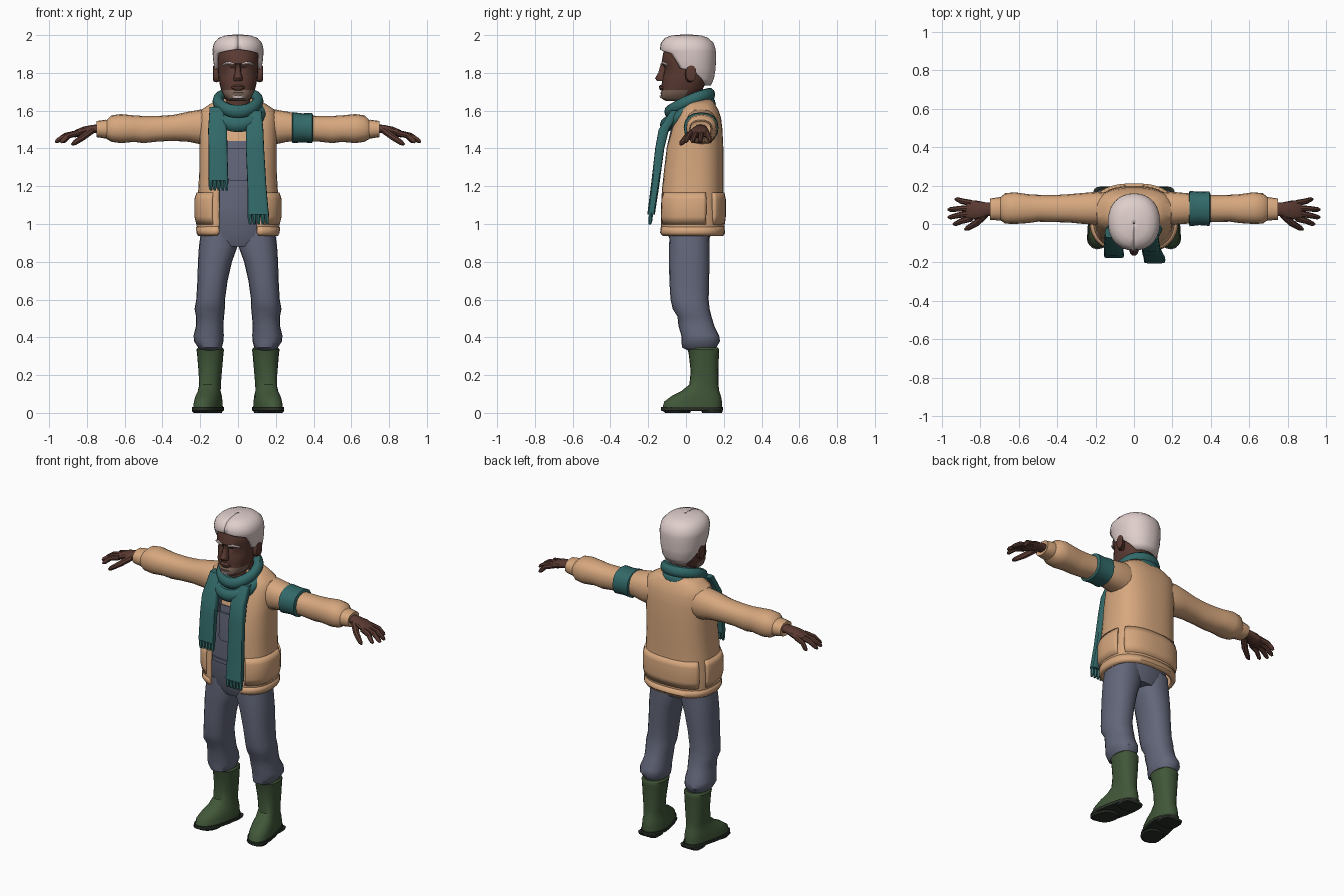
import bpy, bmesh, math
from mathutils import Vector


def material(name, rgb):
    m = bpy.data.materials.new(name)
    m.diffuse_color = (*rgb, 1)
    return m


TAN = material("jacket tan", (0.68, 0.39, 0.21))
HAIR = material("pale hair", (0.74, 0.62, 0.60))
SKIN = material("brown skin", (0.105, 0.043, 0.032))
BLUE = material("overall blue grey", (0.125, 0.135, 0.195))
TEAL = material("scarf teal", (0.032, 0.14, 0.14))
GREEN = material("boot green", (0.052, 0.095, 0.040))
SOLE = material("dark sole", (0.022, 0.030, 0.020))
STUBBLE = material("stubble", (0.20, 0.125, 0.095))


def skin(name, rings, mat, loop=True, caps=True, closed=False, thick=0, angle=40):
    """Join rings of points into one surface."""
    bm = bmesh.new()
    rows = [[bm.verts.new(p) for p in r] for r in rings]
    n = len(rows[0])
    for i in range(len(rows) if closed else len(rows) - 1):
        a, b = rows[i], rows[(i + 1) % len(rows)]
        for j in range(n if loop else n - 1):
            k = (j + 1) % n
            bm.faces.new((a[j], a[k], b[k], b[j]))
    if caps and loop and not closed:
        bm.faces.new(rows[0])
        bm.faces.new(rows[-1])
    bmesh.ops.recalc_face_normals(bm, faces=bm.faces)
    me = bpy.data.meshes.new(name)
    bm.to_mesh(me)
    bm.free()
    me.materials.append(mat)
    ob = bpy.data.objects.new(name, me)
    bpy.context.collection.objects.link(ob)
    if thick:
        mod = ob.modifiers.new("thickness", "SOLIDIFY")
        mod.thickness = thick
        mod.offset = 0
    bpy.ops.object.select_all(action="DESELECT")
    ob.select_set(True)
    bpy.context.view_layer.objects.active = ob
    bpy.ops.object.shade_smooth_by_angle(angle=math.radians(angle))
    return ob


def oval(t, p):
    f = lambda v: math.copysign(abs(v) ** (2 / p), v)
    return f(math.cos(t)), f(math.sin(t))


def loft_z(name, rows, mat, p=2.3, n=20, arcs=None, **kw):
    """rows: (z, centre x, front y, back y, half width); arcs: start, end degrees."""
    rings = []
    for i, (z, cx, yf, yb, rx) in enumerate(rows):
        a, b = arcs[i] if arcs else (0, 360)
        ring = []
        for j in range(n):
            c, s = oval(math.radians(a + (b - a) * j / (n - 1 if arcs else n)), p)
            ring.append((cx + rx * c, (yf + yb) / 2 + (yb - yf) / 2 * s, z))
        rings.append(ring)
    return skin(name, rings, mat, loop=not arcs, **kw)


def loft_x(name, rows, mat, s, p=2.3, n=16, **kw):
    """rows: (x, y0, y1, z0, z1), s is the side."""
    rings = []
    for x, y0, y1, z0, z1 in rows:
        pts = [oval(2 * math.pi * j / n, p) for j in range(n)]
        rings.append([(s * x, (y0 + y1) / 2 + (y1 - y0) / 2 * c,
                       (z0 + z1) / 2 + (z1 - z0) / 2 * d) for c, d in pts])
    return skin(name, rings, mat, **kw)


def tube(name, pts, radii, mat, n=8):
    pts = [Vector(p) for p in pts]
    rings = []
    for i, p in enumerate(pts):
        d = pts[min(i + 1, len(pts) - 1)] - pts[max(i - 1, 0)]
        q = d.to_track_quat("Z", "Y")
        rings.append([p + q @ Vector((radii[i] * math.cos(6.28319 * j / n),
                                      radii[i] * math.sin(6.28319 * j / n), 0)) for j in range(n)])
    return skin(name, rings, mat)


# Overalls: trunk, waistband, bib pocket
loft_z("overall_trunk", [(0.88, 0, -.07, .11, .16), (0.94, 0, -.095, .13, .19),
                         (1.1, 0, -.105, .15, .19), (1.3, 0, -.1, .15, .175),
                         (1.44, 0, -.085, .15, .17)], BLUE)
loft_z("waistband", [(1.085, 0, -.111, .15, .19), (1.11, 0, -.111, .15, .19)], BLUE)
loft_z("bib_pocket", [(1.23, 0, -.112, -.09, .045), (1.25, 0, -.112, -.09, .06),
                      (1.40, 0, -.1, -.08, .06)], BLUE, p=6)
loft_z("shirt", [(1.43, 0, -.08, .15, .168), (1.52, 0, -.06, .15, .165),
                 (1.6, 0, -.02, .13, .12)], TAN)

# Jacket: open front shell whose edges follow the opening half width
shell = [(0.94, 0, -.125, .185, .200), (0.955, 0, -.135, .195, .208), (1.0, 0, -.135, .195, .212),
         (1.08, 0, -.135, .193, .210), (1.18, 0, -.13, .190, .203), (1.28, 0, -.12, .190, .197),
         (1.4, 0, -.105, .190, .197), (1.5, 0, -.075, .185, .198), (1.56, 0, -.05, .178, .198),
         (1.60, 0, -.03, .165, .188), (1.625, 0, -.01, .15, .15), (1.66, 0, -.01, .13, .09)]
opening = [.105, .10, .10, .10, .10, .10, .10, .09, .08, .07, .06, .05]


def open_arc(g, rx, p=2.6):
    t = math.degrees(math.acos((g / rx) ** (p / 2)))
    return -t, 180 + t


arcs = [open_arc(g, r[4]) for g, r in zip(opening, shell)]
loft_z("jacket", shell, TAN, p=2.6, n=36, arcs=arcs, thick=0.016)

# Raised hem and patch pockets around the lower jacket
grow = lambda rows, d: [(z, cx, yf - d, yb + d, rx + d) for z, cx, yf, yb, rx in rows]
loft_z("jacket_hem", grow([shell[0], shell[1], (0.985, 0, -.13, .19, .21)], .006), TAN,
       p=2.6, n=36, arcs=arcs[:3], thick=0.014)
for label, a, b in (("right_pocket", -58, 20), ("left_pocket", 160, 238), ("back_pocket", 35, 145)):
    rows = [(1.0, 0, -.137, .197, .212), (1.04, 0, -.145, .202, .222),
            (1.13, 0, -.142, .202, .222), (1.165, 0, -.132, .195, .210)]
    loft_z(label, rows, TAN, p=2.6, n=16, arcs=[(a, b)] * 4, thick=0.018)

for s, side in ((1, "right"), (-1, "left")):
    # Overall straps
    loft_z(side + "_strap", [(1.40, s * .085, -.103, -.08, .02), (1.5, s * .085, -.08, -.05, .02),
                             (1.58, s * .085, -.04, -.01, .02)], BLUE, p=6, n=12)
    # Sleeve with soft folds, then a cuff
    loft_x(side + "_sleeve", [(.12, .0, .16, 1.43, 1.60), (.19, -.005, .168, 1.42, 1.607),
                              (.26, .0, .162, 1.435, 1.595), (.34, .008, .155, 1.44, 1.578),
                              (.42, .01, .15, 1.437, 1.572), (.50, .012, .152, 1.428, 1.572),
                              (.55, .005, .155, 1.435, 1.575), (.62, .0, .165, 1.428, 1.582),
                              (.67, .002, .16, 1.435, 1.575), (.695, .02, .14, 1.45, 1.55)], TAN, s)
    loft_x(side + "_cuff", [(.68, .022, .138, 1.455, 1.55), (.70, .018, .14, 1.452, 1.552),
                            (.75, .022, .132, 1.46, 1.545), (.745, .035, .12, 1.47, 1.535)], TAN, s)
    # Hand
    loft_x(side + "_palm", [(.72, .045, .11, 1.48, 1.528), (.77, .04, .112, 1.482, 1.525),
                            (.82, .025, .122, 1.468, 1.515), (.862, .018, .122, 1.458, 1.497),
                            (.875, .025, .115, 1.462, 1.488)], SKIN, s, n=12)
    fingers = [("index", .029, .0, .94), ("middle", .056, .035, .967),
               ("ring", .083, .075, .967), ("little", .109, .128, .93)]
    for label, y0, y1, x in fingers:
        m = (.86 + x) / 2
        tube(side + "_" + label + "_finger",
             [(s * .845, y0, 1.482), (s * m, (y0 + y1) / 2, 1.468), (s * (x - .01), y1, 1.44),
              (s * x, y1, 1.432)], [.016, .015, .012, .006], SKIN)
    tube(side + "_thumb", [(s * .775, .05, 1.495), (s * .82, .005, 1.46), (s * .865, -.022, 1.43),
                           (s * .88, -.028, 1.42)], [.02, .018, .014, .006], SKIN)

    # Trouser leg
    loft_z(side + "_leg", [(0.97, s * .10, -.085, .125, .095), (0.88, s * .105, -.09, .125, .102),
                           (0.80, s * .122, -.09, .125, .090), (0.70, s * .135, -.088, .122, .080),
                           (0.60, s * .145, -.082, .12, .076), (0.55, s * .15, -.07, .125, .080),
                           (0.51, s * .148, -.045, .135, .074), (0.46, s * .15, -.04, .15, .072),
                           (0.41, s * .155, -.025, .175, .080), (0.38, s * .155, -.025, .18, .078),
                           (0.345, s * .148, -.02, .16, .062), (0.33, s * .148, .01, .15, .05)], BLUE)

    # Boot, splayed toe outwards
    boot = loft_z(side + "_boot", [(.345, s * .147, .015, .170, .065), (.335, s * .147, .008, .176, .073),
                                   (.315, s * .147, .014, .174, .070), (.22, s * .147, .025, .172, .062),
                                   (.15, s * .147, .018, .172, .056), (.115, s * .147, -.025, .176, .058),
                                   (.09, s * .147, -.075, .185, .064), (.06, s * .147, -.115, .19, .068),
                                   (.025, s * .147, -.125, .19, .070)], GREEN)
    sole = loft_z(side + "_sole", [(.03, s * .147, -.132, .196, .076), (.012, s * .147, -.132, .196, .076),
                                   (.010, s * .147, -.125, .19, .07)], SOLE)
    heel = loft_z(side + "_heel", [(.013, s * .147, .08, .195, .066), (0, s * .147, .085, .19, .062)],
                  SOLE, p=4)
    tread = loft_z(side + "_tread", [(.012, s * .147, -.125, .03, .068), (0, s * .147, -.11, .02, .06)], SOLE)
    for ob in (boot, sole, heel, tread):
        for v in ob.data.vertices:
            v.co.x += s * max(0, .09 - v.co.y) * .2 * min(1, max(0, (.3 - v.co.z) / .15))

# Scarf: two drooping loops, tails, fringe and the arm band
for label, rx, yf, yb, zf, zb, r, h in (("upper", .105, -.085, .125, 1.595, 1.685, .030, .036),
                                        ("lower", .118, -.105, .125, 1.525, 1.635, .033, .040)):
    rings = []
    for i in range(32):
        c, d = oval(2 * math.pi * i / 32, 2)
        z = (zf + zb) / 2 + (zb - zf) / 2 * d + .012 * c * c
        ring = []
        for j in range(10):
            u, w = oval(2 * math.pi * j / 10, 2)
            ring.append(((rx + r * u) * c, (yf + yb) / 2 + ((yb - yf) / 2 + r * u) * d, z + h * w))
        rings.append(ring)
    skin(label + "_scarf_loop", rings, TEAL, closed=True)
tails = {"left": [(1.62, -.115, -.07, -.02, .035), (1.5, -.108, -.142, -.09, .05),
                  (1.4, -.106, -.163, -.115, .05), (1.23, -.104, -.178, -.140, .052)],
         "right": [(1.60, .09, -.08, -.03, .035), (1.5, .088, -.145, -.09, .046),
                   (1.4, .09, -.163, -.115, .048), (1.2, .1, -.186, -.142, .05),
                   (1.05, .107, -.205, -.165, .056)]}
for side, rows in tails.items():
    loft_z(side + "_scarf_tail", rows, TEAL, p=5, n=16)
    z, cx, yf, yb, w = rows[-1]
    for i in range(5):
        x = cx + (i - 2) * w * .4
        tube(f"{side}_fringe_{i}", [(x, yf + .02, z + .01), (x, yf + .017, z - .03),
                                    (x + .003, yf + .013, z - .052)], [.012, .011, .007], TEAL, 6)
loft_x("arm_band", [(.285, .0, .16, 1.435, 1.585), (.29, -.012, .172, 1.428, 1.592),
                    (.34, -.006, .168, 1.432, 1.586), (.392, -.01, .17, 1.428, 1.588),
                    (.397, .005, .158, 1.438, 1.578)], TEAL, 1)

# Neck and head, with stubble on the low front faces
loft_z("neck", [(1.55, 0, -.03, .11, .075), (1.72, 0, -.05, .09, .07)], SKIN)
head = loft_z("head", [(1.65, 0, -.105, .02, .045), (1.665, 0, -.13, .05, .068),
                       (1.695, 0, -.135, .075, .083), (1.71, 0, -.125, .085, .089),
                       (1.735, 0, -.130, .10, .096), (1.78, 0, -.122, .12, .104),
                       (1.825, 0, -.112, .13, .107), (1.85, 0, -.130, .135, .108),
                       (1.90, 0, -.122, .135, .110), (1.95, 0, -.105, .12, .10),
                       (1.98, 0, -.05, .08, .05)], SKIN, n=24)
head.data.materials.append(STUBBLE)
for f in head.data.polygons:
    if f.center.z < 1.715 and f.center.y < 0:
        f.material_index = 1
loft_z("nose", [(1.845, 0, -.135, -.10, .013), (1.80, 0, -.148, -.10, .016),
                (1.772, 0, -.165, -.10, .025), (1.757, 0, -.155, -.10, .022)], SKIN, n=10)
loft_z("lips", [(1.708, 0, -.135, -.10, .02), (1.718, 0, -.143, -.10, .034),
                (1.728, 0, -.143, -.10, .034), (1.737, 0, -.135, -.10, .02)], SKIN, n=12)
loft_z("chin_tuft", [(1.666, 0, -.137, -.12, .024), (1.68, 0, -.141, -.12, .03)], HAIR, n=10)
for s, side in ((1, "right"), (-1, "left")):
    tube(side + "_brow", [(s * .022, -.130, 1.846), (s * .052, -.122, 1.853), (s * .082, -.098, 1.843)],
         [.006, .008, .005], HAIR, 6)
    loft_x(side + "_ear", [(.095, .0, .035, 1.755, 1.825), (.115, -.005, .045, 1.75, 1.835),
                           (.13, .0, .055, 1.755, 1.84), (.133, .01, .045, 1.77, 1.83)], SKIN, s, n=12)

# Hair: shell open at the face, closed on the crown
hair = [(1.735, .0, .125, .078, 35), (1.77, -.06, .142, .104, 22), (1.815, -.10, .150, .117, 3),
        (1.825, -.105, .151, .119, -22), (1.87, -.122, .153, .126, -28), (1.905, -.127, .153, .129, -38),
        (1.918, -.13, .152, .129, -66), (1.925, -.132, .151, .129, -89.9), (1.955, -.128, .142, .122, -89.9),
        (1.98, -.108, .115, .10, -89.9), (1.992, -.075, .08, .066, -89.9), (1.997, -.02, .025, .02, -89.9),
        (1.998, -.001, .006, .003, -89.9)]
loft_z("hair", [(z, 0, f, b, w) for z, f, b, w, t in hair], HAIR, p=2.2, n=32,
       arcs=[(t, 180 - t) for *r, t in hair], thick=0.012, angle=60)
